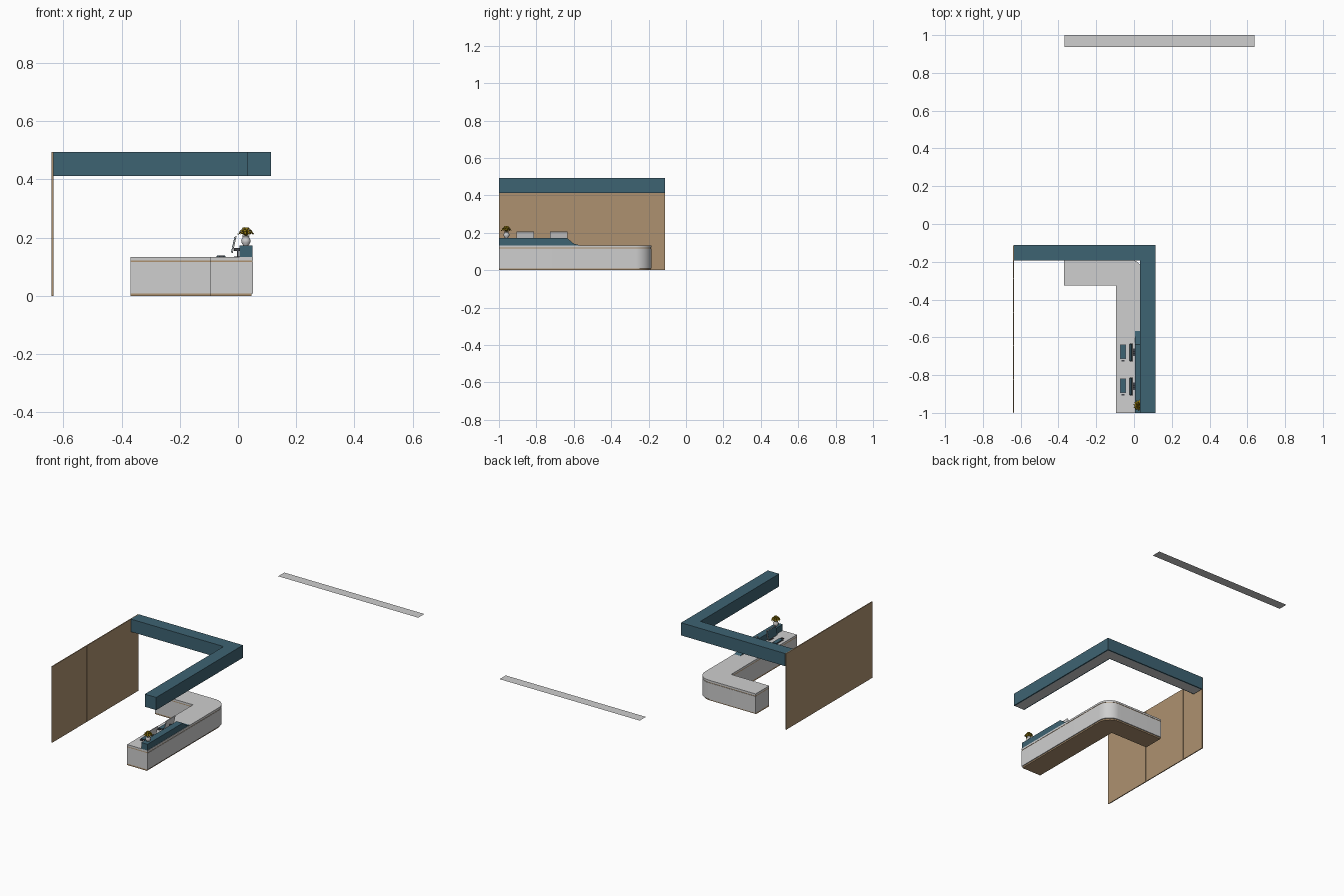
import bpy, bmesh, math
from mathutils import Vector, Matrix

if "Cube" in bpy.data.objects:
    bpy.data.objects.remove(bpy.data.objects["Cube"])


def mat(name, r, g, b):
    m = bpy.data.materials.new(name)
    m.diffuse_color = (r, g, b, 1)
    m.use_nodes = True
    m.node_tree.nodes["Principled BSDF"].inputs["Base Color"].default_value = m.diffuse_color
    return m


WHITE = mat("pale_grey", .62, .62, .62)
TEAL = mat("dark_teal", .048, .125, .17)
WOOD = mat("wood", .42, .285, .16)
OLIVE = mat("olive_yellow", .27, .18, .005)
DARK = mat("charcoal", .05, .055, .065)


def finish(name, bm, material, smooth=False):
    bmesh.ops.recalc_face_normals(bm, faces=bm.faces)
    me = bpy.data.meshes.new(name)
    bm.to_mesh(me)
    bm.free()
    me.materials.append(material)
    ob = bpy.data.objects.new(name, me)
    bpy.context.collection.objects.link(ob)
    if smooth:
        bpy.ops.object.select_all(action='DESELECT')
        ob.select_set(True)
        bpy.context.view_layer.objects.active = ob
        bpy.ops.object.shade_smooth_by_angle(angle=math.radians(35))
    return ob


def prism(name, pts, direction, material, smooth=False):
    """Extrude a closed outline of 3D points along a vector."""
    bm = bmesh.new()
    f = bm.faces.new([bm.verts.new(p) for p in pts])
    r = bmesh.ops.extrude_face_region(bm, geom=[f])
    bmesh.ops.translate(bm, vec=direction,
                        verts=[v for v in r['geom'] if isinstance(v, bmesh.types.BMVert)])
    return finish(name, bm, material, smooth)


def box(name, x, y, z, material, tilt=0):
    bm = bmesh.new()
    bmesh.ops.create_cube(bm, size=1)
    bmesh.ops.scale(bm, vec=(x[1] - x[0], y[1] - y[0], z[1] - z[0]), verts=bm.verts)
    bmesh.ops.rotate(bm, matrix=Matrix.Rotation(tilt, 3, 'Y'), verts=bm.verts)
    bmesh.ops.translate(bm, vec=(sum(x) / 2, sum(y) / 2, sum(z) / 2), verts=bm.verts)
    return finish(name, bm, material)


def panel(name, x, y, z, material):
    bm = bmesh.new()
    bm.faces.new([bm.verts.new((a, b, z)) for a, b in
                  ((x[0], y[0]), (x[1], y[0]), (x[1], y[1]), (x[0], y[1]))])
    return finish(name, bm, material)


def lathe(name, profile, centre, material, steps=20):
    bm = bmesh.new()
    vs = [bm.verts.new((r, 0, z)) for r, z in profile]
    es = [bm.edges.new(p) for p in zip(vs, vs[1:])]
    bmesh.ops.spin(bm, geom=vs + es, axis=(0, 0, 1), cent=(0, 0, 0),
                   angle=math.tau, steps=steps)
    bmesh.ops.remove_doubles(bm, verts=bm.verts, dist=1e-5)
    bmesh.ops.translate(bm, vec=centre, verts=bm.verts)
    return finish(name, bm, material, True)


def counter_layer(name, inset, z0, z1, material):
    """L-shaped slab with a rounded outer corner, inset on the outer side."""
    X, Y, r = .052 - inset, -.185 - inset, .085
    arc = [(X - r + r * math.cos(a), Y - r + r * math.sin(a))
           for a in (math.radians(i * 7.5) for i in range(13))]
    pts = [(-.37, -.325), (-.096, -.325), (-.096, -1), (X, -1)] + arc + [(-.37, Y)]
    return prism(name, [(x, y, z0) for x, y in pts], (0, 0, z1 - z0), material, True)


# reception counter in stacked layers
counter_layer("counter_kickboard", .006, 0, .009, WOOD)
counter_layer("counter_body", 0, .009, .116, WHITE)
counter_layer("counter_stripe", .002, .116, .121, WOOD)
counter_layer("counter_top", 0, .121, .133, WHITE)

# raised ledge with sloping end
prism("counter_ledge",
      [(.006, y, z) for y, z in ((-1, .133), (-.567, .133), (-.6, .142),
                                 (-.637, .173), (-1, .173))],
      (.044, 0, 0), TEAL)

# L-shaped overhead canopy with light panels underneath
prism("canopy", [(x, y, .412) for x, y in ((-.634, -.192), (.031, -.192), (.031, -1),
                                           (.113, -1), (.113, -.111), (-.634, -.111))],
      (0, 0, .082), TEAL)
panel("canopy_light_side", (-.63, .105), (-.185, -.119), .4112, WHITE)
panel("canopy_light_front", (.039, .105), (-.995, -.185), .4112, WHITE)

# detached light strip behind
panel("rear_light_strip", (-.368, .638), (.937, 1), .412, WHITE)

# wooden wall: backing plus five panels with narrow seams
box("wall_backing", (-.64, -.637), (-1, -.113), (0, .494), WOOD)
for i in range(5):
    y = -1 + i * .1774
    box(f"wall_panel_{i + 1}", (-.637, -.634), (y + .001, y + .1764), (0, .494), WOOD)

# two workstations
for i, y in enumerate((-.68, -.86), 1):
    box(f"monitor_{i}", (-.0155, -.0115), (y - .047, y + .047), (.146, .206), WHITE, .22)
    box(f"monitor_screen_{i}", (-.0182, -.0162), (y - .044, y + .044), (.149, .203), TEAL, .22)
    box(f"monitor_arm_{i}", (-.013, .007), (y - .006, y + .006), (.155, .165), DARK)
    box(f"monitor_foot_{i}", (-.014, .006), (y - .02, y + .02), (.133, .136), DARK)
    box(f"monitor_post_{i}", (-.003, .001), (y - .006, y + .006), (.136, .165), DARK)
    box(f"keyboard_{i}", (-.075, -.042), (y - .034, y + .042), (.133, .136), DARK)
    box(f"keyboard_keys_{i}", (-.072, -.045), (y - .031, y + .039), (.136, .138), TEAL)
    box(f"mouse_{i}", (-.066, -.05), (y - .049, y - .04), (.133, .138), DARK)

# vase
C = Vector((.027, -.96, .173))
lathe("vase", [(0, 0), (.009, 0), (.015, .01), (.016, .018), (.011, .029),
               (.013, .034), (.010, .034), (.009, .028), (0, .028)], C, WHITE)

# drooping leaves in three rings
bm = bmesh.new()
for count, reach, top in ((12, .032, .046), (10, .026, .054), (7, .016, .061)):
    for k in range(count):
        a = math.tau * k / count + reach * 30
        out = Vector((math.cos(a), math.sin(a), 0))
        side = Vector((-out.y, out.x, 0)) * .0065
        up = Vector((0, 0, 1))
        root = bm.verts.new(C + up * .032)
        mid = C + out * reach * .62 + up * top
        mids = [bm.verts.new(mid + side), bm.verts.new(mid + up * .002),
                bm.verts.new(mid - side)]
        tip = bm.verts.new(C + out * reach + up * (top - .009))
        for p, q in zip(mids, mids[1:]):
            bm.faces.new((root, p, q))
            bm.faces.new((p, tip, q))
finish("plant_leaves", bm, OLIVE)
